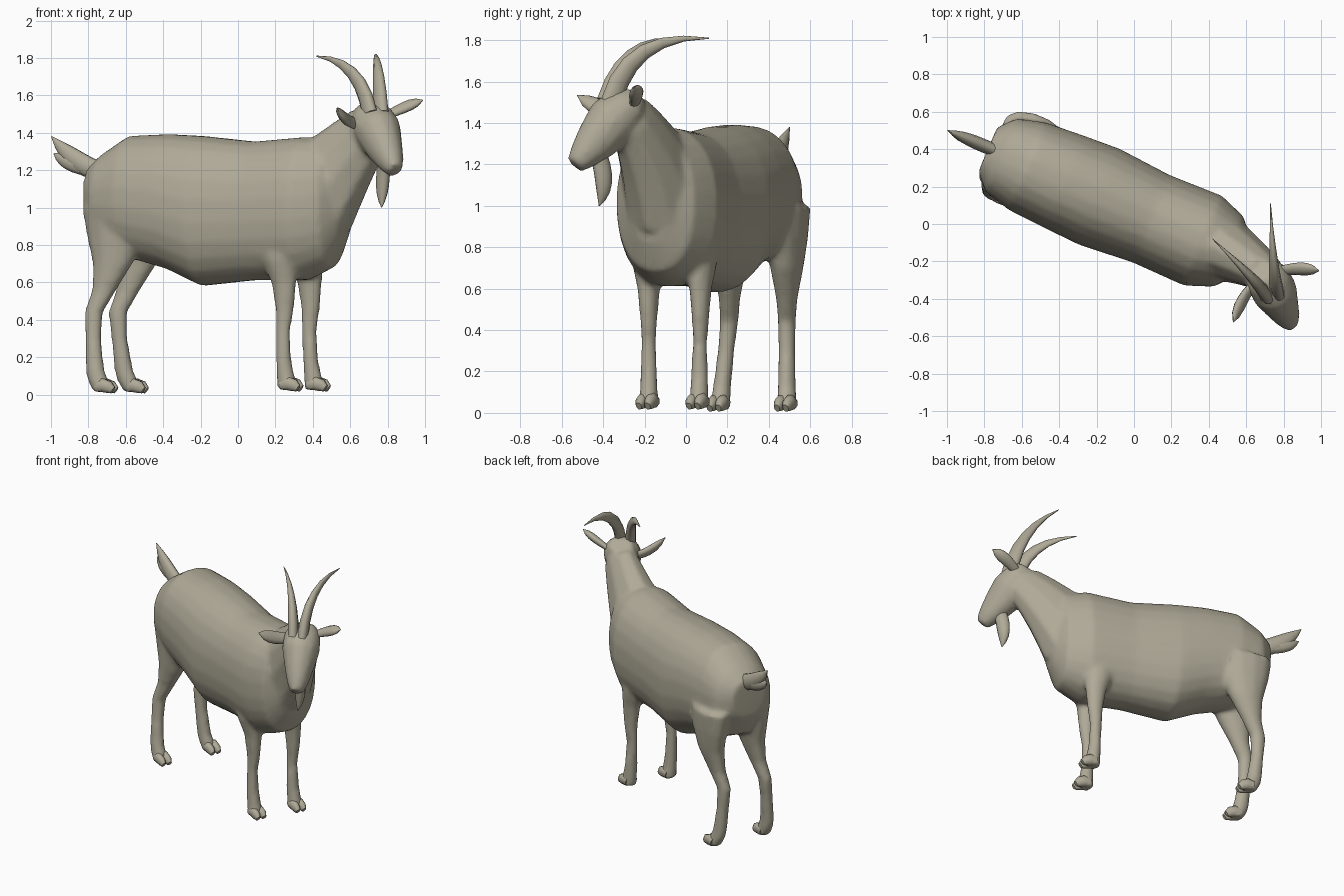
import bpy, bmesh, math
from mathutils import Vector

if "Cube" in bpy.data.objects:
    bpy.data.objects.remove(bpy.data.objects["Cube"])

coat = bpy.data.materials.new("grey_tan_coat")
coat.diffuse_color = (0.43, 0.40, 0.31, 1)
coat.use_nodes = True
coat.node_tree.nodes["Principled BSDF"].inputs["Base Color"].default_value = coat.diffuse_color

FWD = Vector((0.92, -0.39, 0))       # body heading
SIDE = Vector((0.39, 0.92, 0))       # across the body
HEAD_FWD = Vector((0.45, -0.89, 0))  # heading of the turned head
HEAD_SIDE = Vector((0.89, 0.45, 0))


def tube(bm, rings, side, axis=None, n=12, power=1.0):
    """Loft elliptical rings of (centre, side radius, other radius)."""
    pts = [r[0] for r in rings]
    loops = []
    for i, (p, ru, rv) in enumerate(rings):
        t = Vector(axis or pts[min(i + 1, len(pts) - 1)] - pts[max(i - 1, 0)]).normalized()
        u = (side - t * side.dot(t)).normalized()
        v = t.cross(u)
        loop = []
        for k in range(n):
            a = 2 * math.pi * (k + 0.5) / n
            c = math.copysign(abs(math.cos(a)) ** power, math.cos(a))
            s = math.copysign(abs(math.sin(a)) ** power, math.sin(a))
            loop.append(bm.verts.new(p + u * c * ru + v * s * rv))
        loops.append(loop)
    for a, b in zip(loops, loops[1:]):
        for k in range(n):
            j = (k + 1) % n
            bm.faces.new((a[k], a[j], b[j], b[k]))
    bm.faces.new(loops[0][::-1])
    bm.faces.new(loops[-1])


def bend(bm, base, ctrl, tip, wide, thick, side, shape, steps=7):
    """Sweep a tapering tube along a quadratic curve."""
    a, b, c = Vector(base), Vector(ctrl), Vector(tip)
    rings = []
    for i in range(steps):
        t = i / (steps - 1)
        r = max(shape(t), 0.05)
        rings.append((a * (1 - t) ** 2 + b * 2 * t * (1 - t) + c * t * t, wide * r, thick * r))
    tube(bm, rings, Vector(side), n=10)


def finish(bm, name):
    bmesh.ops.recalc_face_normals(bm, faces=bm.faces)
    for f in bm.faces:
        f.smooth = len(f.verts) == 4
    me = bpy.data.meshes.new(name)
    bm.to_mesh(me)
    bm.free()
    me.materials.append(coat)
    ob = bpy.data.objects.new(name, me)
    bpy.context.collection.objects.link(ob)
    return ob


def taper(t):
    return 1 - t ** 1.5


def leaf(t):
    return (0.75 + 0.6 * t) * (1 - t ** 5)


def full(t):
    return (1 + 0.2 * t) * (1 - t ** 3)


body = bmesh.new()

# Torso: position along the body, belly height, back height, half width
torso = [(-.85, .95, 1.22, .13), (-.77, .8, 1.29, .215), (-.62, .73, 1.385, .255),
         (-.4, .67, 1.395, .27), (-.2, .58, 1.385, .28), (.1, .61, 1.355, .255),
         (.40, .61, 1.38, .262), (.55, .68, 1.35, .205), (.62, .83, 1.25, .12)]
tube(body, [(Vector((0, .067, (lo + hi) / 2)) + FWD * s, w, (hi - lo) / 2)
            for s, lo, hi, w in torso], SIDE, axis=FWD, n=24, power=0.9)

# Neck
bend(body, (.40, -.10, 1.05), (.55, -.16, 1.25), (.71, -.27, 1.43), .20, .28,
     SIDE, lambda t: 1 - 0.5 * t, steps=5)

# Head: distance forward, height, half width, half depth
head = [(-.04, 1.54, .08, .06), (0, 1.48, .12, .11), (.075, 1.41, .125, .13),
        (.155, 1.32, .098, .11), (.225, 1.25, .073, .08), (.278, 1.197, .045, .048)]
tube(body, [(Vector((.715, -.29, z)) + HEAD_FWD * f, w, d) for f, z, w, d in head],
     HEAD_SIDE)

# Leg profiles: height, shift along x, half width, half depth
front = [(.92, -.04, .08, .12), (.72, -.03, .078, .10), (.6, -.005, .053, .07),
         (.45, 0, .041, .051), (.34, -.01, .035, .041), (.18, -.005, .043, .042),
         (.1, .005, .045, .05), (.025, .015, .05, .057)]
hind = [(1.0, .11, .10, .185), (.85, .115, .09, .165), (.7, .10, .075, .113),
        (.56, .055, .052, .068), (.44, -.002, .044, .052), (.3, -.004, .041, .044),
        (.13, .006, .044, .052), (.08, .02, .047, .058), (.015, .045, .05, .05)]
# Placements: profile, x, y, lean in x, lean in y
legs = {"front_right": (front, .25, -.18, 0, 0), "front_left": (front, .388, .07, -.02, .02),
        "hind_right": (hind, -.77, .21, 0, .11), "hind_left": (hind, -.642, .487, -.08, 0)}
for label, (profile, x, y, lx, ly) in legs.items():
    rings = [(Vector((x + dx + lx * (min(z, .45) - .45), y + ly * (min(z, .45) - .45), z)), w, d)
             for z, dx, w, d in profile]
    tube(body, rings, SIDE, axis=(0, 0, -1))
    # Cloven hoof: two toes
    hoof = bmesh.new()
    for sgn in (-1, 1):
        c = rings[-1][0] + SIDE * 0.023 * sgn
        tube(hoof, [(c + FWD * f + Vector((0, 0, h)), r, 1.35 * r) for f, h, r in
                    ((-.03, .03, .022), (.01, .036, .029), (.045, .025, .026), (.07, .008, .015))],
             SIDE, n=8)
    finish(hoof, label + "_hoof")

# Fuse the body parts into one skin
skin = finish(body, "body")
m = skin.modifiers.new("fuse", 'REMESH')
m.mode = 'VOXEL'
m.voxel_size = 0.015
m.use_smooth_shade = True
m = skin.modifiers.new("soften", 'SMOOTH')
m.factor = 0.5
m.iterations = 10
m = skin.modifiers.new("reduce", 'DECIMATE')
m.ratio = 0.3

# Horns, ears, beard and tail: name, then curves of
# base, control, tip, half width, half thickness, side, shape
UP = (0.4, -0.15, 0.9)
extras = {
    "left_horn": [((.765, -.36, 1.5), (.745, -.275, 1.835), (.73, .11, 1.81),
                   .036, .058, HEAD_SIDE, taper)],
    "right_horn": [((.705, -.38, 1.5), (.655, -.3, 1.785), (.42, -.08, 1.81),
                    .036, .058, HEAD_SIDE, taper)],
    "left_ear": [((.79, -.25, 1.49), (.89, -.23, 1.54), (.99, -.25, 1.575),
                  .038, .024, (.3, -.8, -.5), leaf)],
    "right_ear": [((.65, -.31, 1.45), (.57, -.4, 1.45), (.53, -.525, 1.535),
                   .042, .024, (.5, -.1, -.85), leaf)],
    "beard": [((.78, -.42, 1.24), (.77, -.375, 1.1), (.768, -.42, 1.0),
               .034, .045, HEAD_SIDE, full)],
    "tail": [((-.76, .40, 1.20), (-.88, .45, 1.24), (-.997, .5, 1.38), .055, .035, UP, full),
             ((-.80, .42, 1.21), (-.92, .465, 1.24), (-.985, .49, 1.29), .045, .03, UP, full)],
}
for name, curves in extras.items():
    bm = bmesh.new()
    for c in curves:
        bend(bm, *c)
    finish(bm, name)
